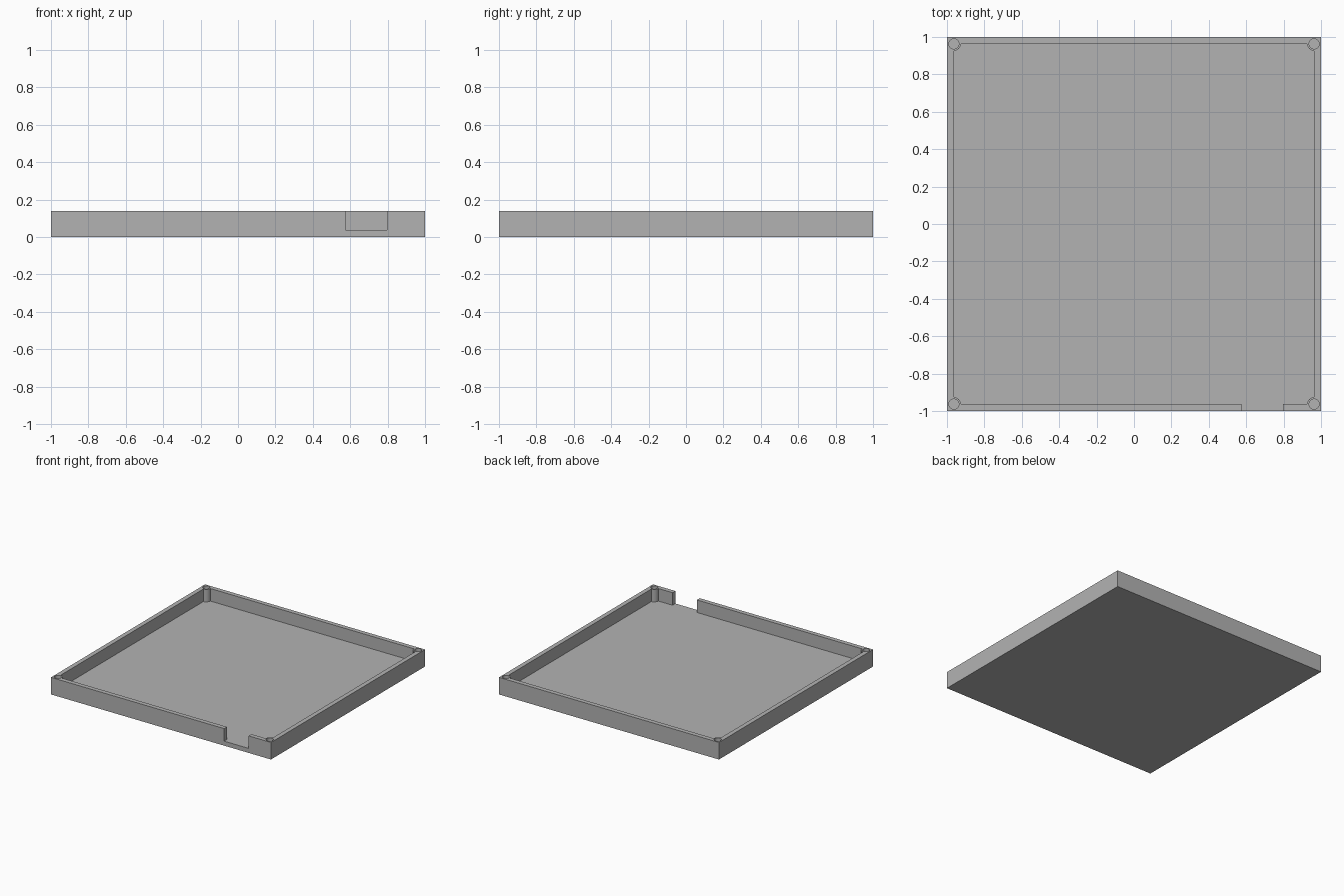
import bpy, bmesh
from math import cos, sin, pi

cube = bpy.data.objects.get("Cube")
if cube:
    bpy.data.objects.remove(cube, do_unlink=True)

HEIGHT, FLOOR, WALL = 0.14, 0.037, 0.963   # rim height, floor top, inner wall distance
POST_R, HOLE_R = 0.037, 0.027
NOTCH = (0.575, 0.797)

grey = bpy.data.materials.new("plain grey")
grey.use_nodes = True
colour = (0.45, 0.45, 0.45, 1)
grey.diffuse_color = colour
grey.node_tree.nodes["Principled BSDF"].inputs["Base Color"].default_value = colour


def prism(name, outline, z0, z1):
    """Extrude a closed outline between two heights."""
    bm = bmesh.new()
    base = bm.faces.new([bm.verts.new((x, y, z0)) for x, y in outline])
    top = bmesh.ops.extrude_face_region(bm, geom=[base])["geom"]
    bmesh.ops.translate(bm, vec=(0, 0, z1 - z0),
                        verts=[v for v in top if isinstance(v, bmesh.types.BMVert)])
    bmesh.ops.recalc_face_normals(bm, faces=bm.faces)
    mesh = bpy.data.meshes.new(name)
    bm.to_mesh(mesh)
    bm.free()
    mesh.materials.append(grey)
    obj = bpy.data.objects.new(name, mesh)
    bpy.context.collection.objects.link(obj)
    return obj


def arc(cx, cy, r, start, sweep, steps):
    return [(cx + r * cos(start + sweep * i / steps),
             cy + r * sin(start + sweep * i / steps)) for i in range(steps + 1)]


def cut(target, cutter):
    """Subtract a cutter and apply the result."""
    mod = target.modifiers.new("cut", 'BOOLEAN')
    mod.operation, mod.solver, mod.object = 'DIFFERENCE', 'EXACT', cutter
    bpy.context.view_layer.objects.active = target
    bpy.ops.object.modifier_apply(modifier=mod.name)
    bpy.data.objects.remove(cutter, do_unlink=True)


# Square tray block
tray = prism("tray", [(-1, -1), (1, -1), (1, 1), (-1, 1)], 0, HEIGHT)

# Cavity outline: screw posts bulge into each corner, notch runs out of the front wall
corners = [(-1, -1), (1, -1), (1, 1), (-1, 1)]
outline = []
for i, (sx, sy) in enumerate(corners):
    outline += arc(sx * WALL, sy * WALL, POST_R, (i + 1) * pi / 2, -pi / 2, 8)
    if i == 0:
        left, right = NOTCH
        outline += [(left, -WALL), (left, -1.1), (right, -1.1), (right, -WALL)]
cut(tray, prism("cavity_cutter", outline, FLOOR, HEIGHT + 0.1))

# Blind screw holes in the corner posts
for sx, sy in corners:
    ring = arc(sx * WALL, sy * WALL, HOLE_R, 0, 2 * pi, 32)[:-1]
    cut(tray, prism("hole_cutter", ring, FLOOR, HEIGHT + 0.1))

# Smooth the round posts and holes, keep the edges sharp
tray.select_set(True)
bpy.context.view_layer.objects.active = tray
bpy.ops.object.shade_smooth_by_angle(angle=pi / 6)
